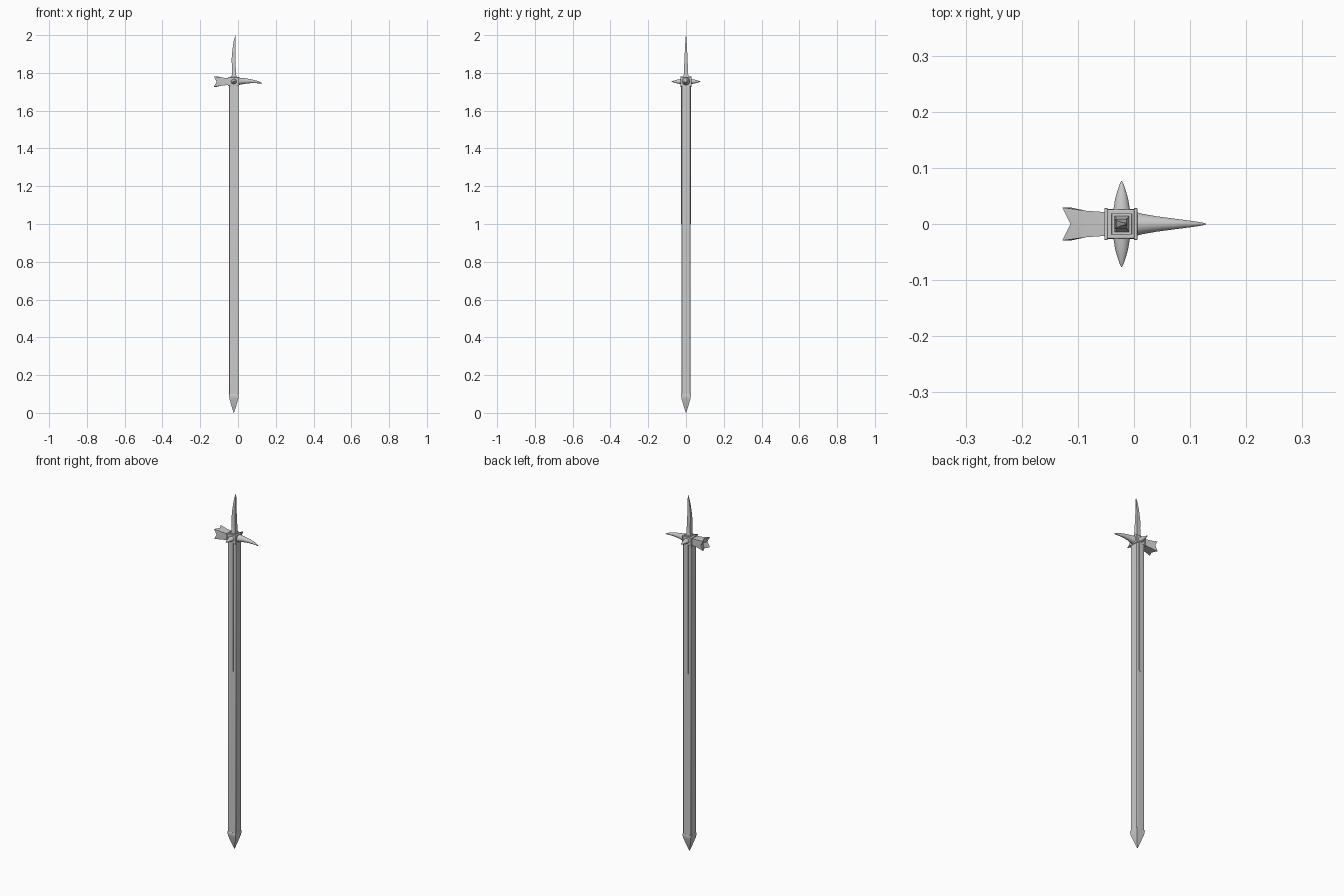
import bpy, bmesh, math
from mathutils import Vector

if "Cube" in bpy.data.objects:
    bpy.data.objects.remove(bpy.data.objects["Cube"])

CX = -0.022   # shaft axis
HZ = 1.754    # height of the hammer head


def finish(name, bm, smooth=None, bevel=0):
    bmesh.ops.recalc_face_normals(bm, faces=bm.faces)
    me = bpy.data.meshes.new(name)
    bm.to_mesh(me)
    bm.free()
    ob = bpy.data.objects.new(name, me)
    bpy.context.collection.objects.link(ob)
    if bevel:
        m = ob.modifiers.new("bevel", "BEVEL")
        m.width, m.segments = bevel, 2
    if smooth:
        bpy.context.view_layer.objects.active = ob
        ob.select_set(True)
        bpy.ops.object.shade_smooth_by_angle(angle=math.radians(smooth))
        ob.select_set(False)
    return ob


def loft(name, axis, sections, sides, smooth=None, bevel=0):
    """Skin rings; section = (centre, half-size u, half-size v). Four sides make a rectangle."""
    u, v = {"x": ((0, 1, 0), (0, 0, 1)), "y": ((1, 0, 0), (0, 0, 1)),
            "z": ((1, 0, 0), (0, 1, 0))}[axis]
    u, v = Vector(u), Vector(v)
    k = math.sqrt(2) if sides == 4 else 1
    bm = bmesh.new()
    rings = []
    for c, a, b in sections:
        ring = []
        for i in range(sides):
            t = math.tau * (i + 0.5) / sides
            ring.append(bm.verts.new(Vector(c) + u * a * k * math.cos(t) + v * b * k * math.sin(t)))
        rings.append(ring)
    for r, s in zip(rings, rings[1:]):
        for i in range(sides):
            j = (i + 1) % sides
            bm.faces.new((r[i], r[j], s[j], s[i]))
    bm.faces.new(rings[0])
    bm.faces.new(rings[-1])
    return finish(name, bm, smooth, bevel)


def box(name, c, half, bevel=0):
    x, y, z = c
    return loft(name, "z", [((x, y, z - half[2]), half[0], half[1]),
                            ((x, y, z + half[2]), half[0], half[1])], 4, 35, bevel)


# Square pole with softened corners
box("shaft", (CX, 0, 0.915), (0.0245, 0.0245, 0.835), 0.004)

# Pointed metal butt
loft("butt_spike", "z", [((CX, 0, z), h, h) for z, h in
     ((0.0, 0.0008), (0.035, 0.012), (0.075, 0.0235), (0.097, 0.0265), (0.1, 0.025))], 4, 35)

# Langets: long strips with rounded ends on front and back
for side, s in (("front", -1), ("back", 1)):
    bm = bmesh.new()
    w = 0.01
    pts = [(CX + w, 1.745), (CX - w, 1.745)]
    pts += [(CX - w * math.cos(t), 1.012 - 0.013 * math.sin(t))
            for t in [math.pi * i / 8 for i in range(9)]]
    f = bm.faces.new([bm.verts.new((x, s * 0.022, z)) for x, z in pts])
    ext = bmesh.ops.extrude_face_region(bm, geom=[f])
    bmesh.ops.translate(bm, vec=(0, s * 0.0045, 0),
                        verts=[g for g in ext["geom"] if isinstance(g, bmesh.types.BMVert)])
    finish("langet_" + side, bm, 35)

# Head socket with end collars
box("head_socket", (CX, 0, HZ + 0.001), (0.026, 0.026, 0.022), 0.002)
for side, x in (("hammer", -0.05), ("beak", 0.003)):
    box("collar_" + side, (x, 0, HZ), (0.003, 0.0285, 0.0235), 0.001)
box("spike_base", (CX, 0, 1.777), (0.018, 0.019, 0.004), 0.001)

# Four-pronged hammer: flaring square block with notched end
bm = bmesh.new()
corners = [(1, 1), (0, 1), (-1, 1), (-1, 0), (-1, -1), (0, -1), (1, -1), (1, 0)]
rings = []
for x, xm, a, b in ((-0.048, -0.048, 0.021, 0.018), (-0.085, -0.085, 0.0235, 0.021),
                    (-0.128, -0.113, 0.0295, 0.028)):
    rings.append([bm.verts.new((x if p and q else xm, p * a, HZ + q * b)) for p, q in corners])
for r, s in zip(rings, rings[1:]):
    for i in range(8):
        j = (i + 1) % 8
        bm.faces.new((r[i], r[j], s[j], s[i]))
bm.faces.new(rings[0])
mid = bm.verts.new((-0.106, 0, HZ))
for i in range(8):
    bm.faces.new((rings[-1][i], rings[-1][(i + 1) % 8], mid))
finish("hammer_claw", bm, 30)

# Drooping beak
loft("beak", "x", [((x, 0, z), a, b) for x, z, a, b in (
    (0.002, 1.755, 0.022, 0.021), (0.015, 1.756, 0.0185, 0.018), (0.04, 1.757, 0.014, 0.0145),
    (0.07, 1.756, 0.010, 0.0105), (0.1, 1.752, 0.006, 0.007), (0.12, 1.747, 0.003, 0.0035),
    (0.128, 1.744, 0.0008, 0.001))], 16, 40)

# Leaf-shaped side spikes
for side, s in (("front", -1), ("back", 1)):
    loft("side_spike_" + side, "y", [((CX, s * y, HZ), r, r * 0.9) for y, r in (
        (0.022, 0.016), (0.03, 0.0145), (0.045, 0.012), (0.06, 0.0075),
        (0.071, 0.0035), (0.077, 0.0006))], 12, 40)

# Curved top blade of square section
blade = [(1.776, -0.036, -0.008, 0.016), (1.79, -0.032, -0.010, 0.012),
         (1.83, -0.032, -0.012, 0.010), (1.87, -0.034, -0.013, 0.0085),
         (1.91, -0.031, -0.0135, 0.0065), (1.95, -0.026, -0.0135, 0.0045),
         (1.98, -0.020, -0.0125, 0.0025), (2.0, -0.0135, -0.012, 0.0006)]
loft("top_spike", "z", [(((l + r) / 2, 0, z), (r - l) / 2, h) for z, l, r, h in blade], 4, 35)
